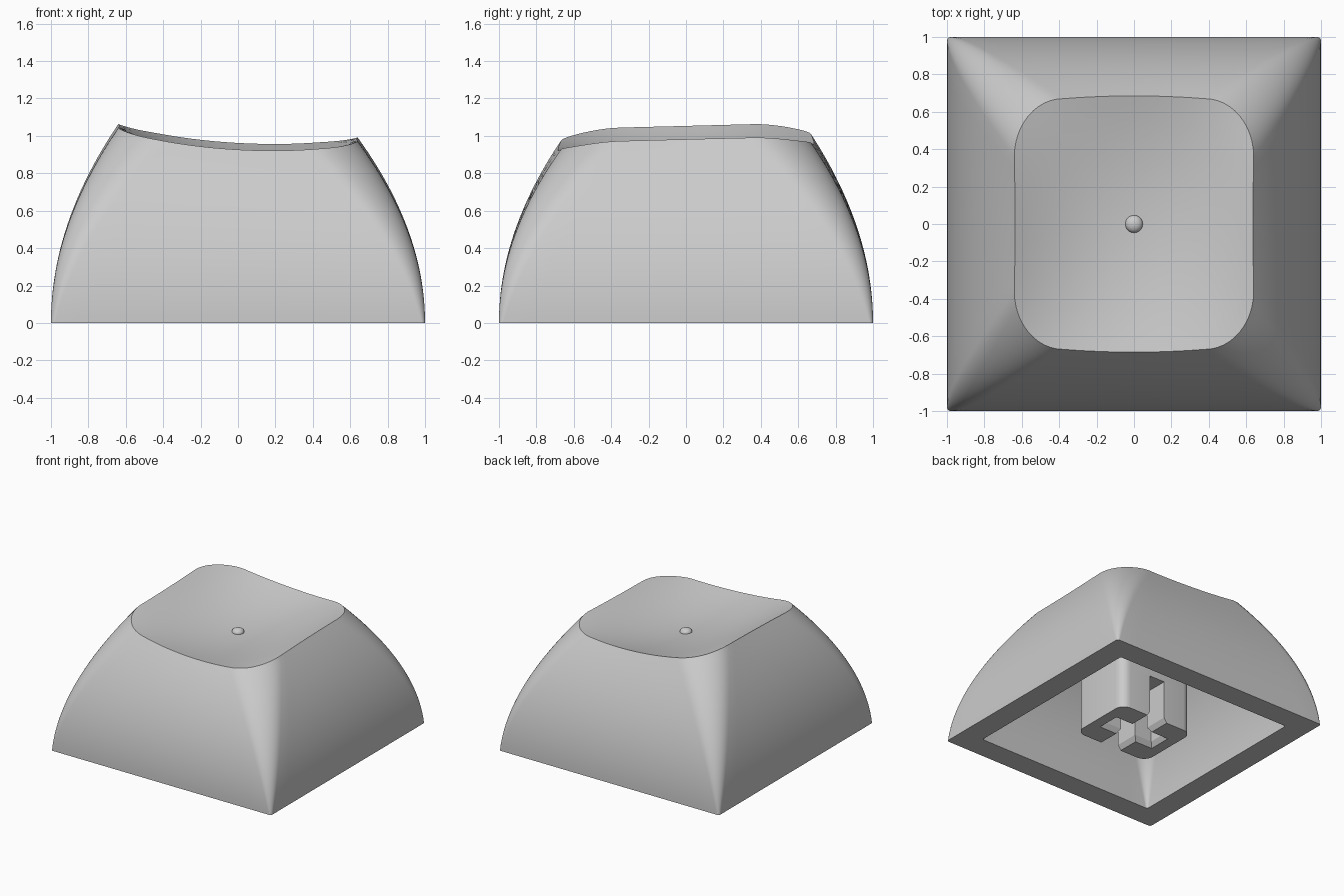
import bpy, bmesh
from math import sin, cos, pi, radians

if "Cube" in bpy.data.objects:
    bpy.data.objects.remove(bpy.data.objects["Cube"])

grey = bpy.data.materials.new("light_grey")
grey.use_nodes = True
grey.diffuse_color = (0.6, 0.6, 0.6, 1)
grey.node_tree.nodes["Principled BSDF"].inputs["Base Color"].default_value = (0.6, 0.6, 0.6, 1)

CENTRE = 0.86           # height of the dish centre
INNER = 0.81            # size of the cavity against the outer shell


def finish(bm, name):
    bmesh.ops.recalc_face_normals(bm, faces=bm.faces)
    mesh = bpy.data.meshes.new(name)
    bm.to_mesh(mesh)
    bm.free()
    mesh.materials.append(grey)
    obj = bpy.data.objects.new(name, mesh)
    bpy.context.collection.objects.link(obj)
    bpy.ops.object.select_all(action='DESELECT')
    obj.select_set(True)
    bpy.context.view_layer.objects.active = obj
    bpy.ops.object.shade_smooth_by_angle(angle=radians(30))


def loft(bm, rings):
    """Skin a list of equal rings with quads and return the vertex loops."""
    loops = [[bm.verts.new(p) for p in ring] for ring in rings]
    for a, b in zip(loops, loops[1:]):
        for i in range(len(a)):
            j = (i + 1) % len(a)
            bm.faces.new((a[i], a[j], b[j], b[i]))
    return loops


def arc(cx, cy, rx, ry, quarter, steps):
    """Quarter ellipse around the corner centre in the given quadrant."""
    mid = (quarter + 0.5) * pi / 2
    sx, sy = (1 if cos(mid) > 0 else -1), (1 if sin(mid) > 0 else -1)
    angles = [(quarter + i / steps) * pi / 2 for i in range(steps + 1)]
    return [(sx * cx + rx * cos(a), sy * cy + ry * sin(a)) for a in angles]


def outline(t, steps=12, side=12):
    """Shell outline: sharp square at t = 0, rounded and bowed at t = 1."""
    k = t * t
    rx, ry = 0.02 + 0.24 * t, 0.02 + 0.29 * t
    corner = (1 - 0.36 * k - rx, 1 - 0.33 * k - ry, rx, ry)
    bows = (0.015 * k, -0.004 * k)
    arcs = [arc(*corner, q, steps) for q in range(4)]
    points = []
    for q in range(4):
        points += arcs[q]
        (ax, ay), (bx, by) = arcs[q][-1], arcs[(q + 1) % 4][0]
        nx, ny = cos((q + 1) * pi / 2), sin((q + 1) * pi / 2)
        for i in range(1, side):
            f = i / side
            bow = bows[q % 2] * 4 * f * (1 - f)
            points.append((ax + (bx - ax) * f + nx * bow, ay + (by - ay) * f + ny * bow))
    return points


# Shell: square foot lofted up to the dished, slightly tilted top, hollow inside
rim = outline(1)


def dish(x, y):
    bowl = 0.39 * x * x + 0.18 * y * y - 0.48 * x * x * y * y
    return CENTRE + bowl + 0.026 * y - 0.056 * x


def wall_ring(t, s):
    return [(s * x, s * y, s * t * dish(*top)) for (x, y), top in zip(outline(t), rim)]


def dish_ring(u, s):
    return [(s * x * u, s * y * u, s * dish(x * u, y * u)) for x, y in rim]


WALL, DISH = 24, 14
rings = [dish_ring(i / DISH, INNER) for i in range(1, DISH)]
rings += [wall_ring(1 - i / WALL, INNER) for i in range(WALL + 1)]
rings += [wall_ring(i / WALL, 1) for i in range(WALL + 1)]
rings += [dish_ring(1 - i / DISH, 1) for i in range(1, DISH)]

bm = bmesh.new()
loops = loft(bm, rings)
for loop, z in ((loops[0], CENTRE * INNER), (loops[-1], CENTRE)):
    hub = bm.verts.new((0, 0, z))
    for i in range(len(loop)):
        bm.faces.new((loop[i], loop[(i + 1) % len(loop)], hub))
finish(bm, "keycap_shell")

# Small homing bump in the middle of the dish
bm = bmesh.new()
bmesh.ops.create_uvsphere(bm, u_segments=32, v_segments=16, radius=0.047)
bmesh.ops.scale(bm, vec=(1, 1, 0.7), verts=bm.verts)
bmesh.ops.translate(bm, vec=(0, 0, CENTRE), verts=bm.verts)
finish(bm, "homing_bump")


# Stem: solid upper block and two C-shaped halves around a cross slot
def prism(name, rings):
    bm = bmesh.new()
    loops = loft(bm, rings)
    bm.faces.new(loops[0])
    bm.faces.new(loops[-1])
    finish(bm, name)


HALF_X, HALF_Y, ROUND = 0.34, 0.27, 0.08
SLOT, ARM, DEPTH = 0.07, 0.228, 0.35
corner = (HALF_X - ROUND, HALF_Y - ROUND, ROUND, ROUND)
block = [p for q in range(4) for p in arc(*corner, q, 6)]
prism("stem_block", [[(x, y, z) for x, y in block] for z in (DEPTH, 0.73)])


def half_ring(side, z, lead):
    """C-shaped section, with the slot widened by the lead-in chamfer."""
    slot, arm = SLOT + lead, ARM + lead
    points = [(slot, -HALF_Y)] + arc(*corner, 3, 6) + arc(*corner, 0, 6)
    points += [(slot, HALF_Y), (slot, slot), (arm, slot), (arm, -slot), (slot, -slot)]
    return [(side * x, y, z) for x, y in points]


for side, name in ((1, "stem_left_half"), (-1, "stem_right_half")):
    prism(name, [half_ring(side, 0, 0.025), half_ring(side, 0.04, 0), half_ring(side, DEPTH, 0)])
